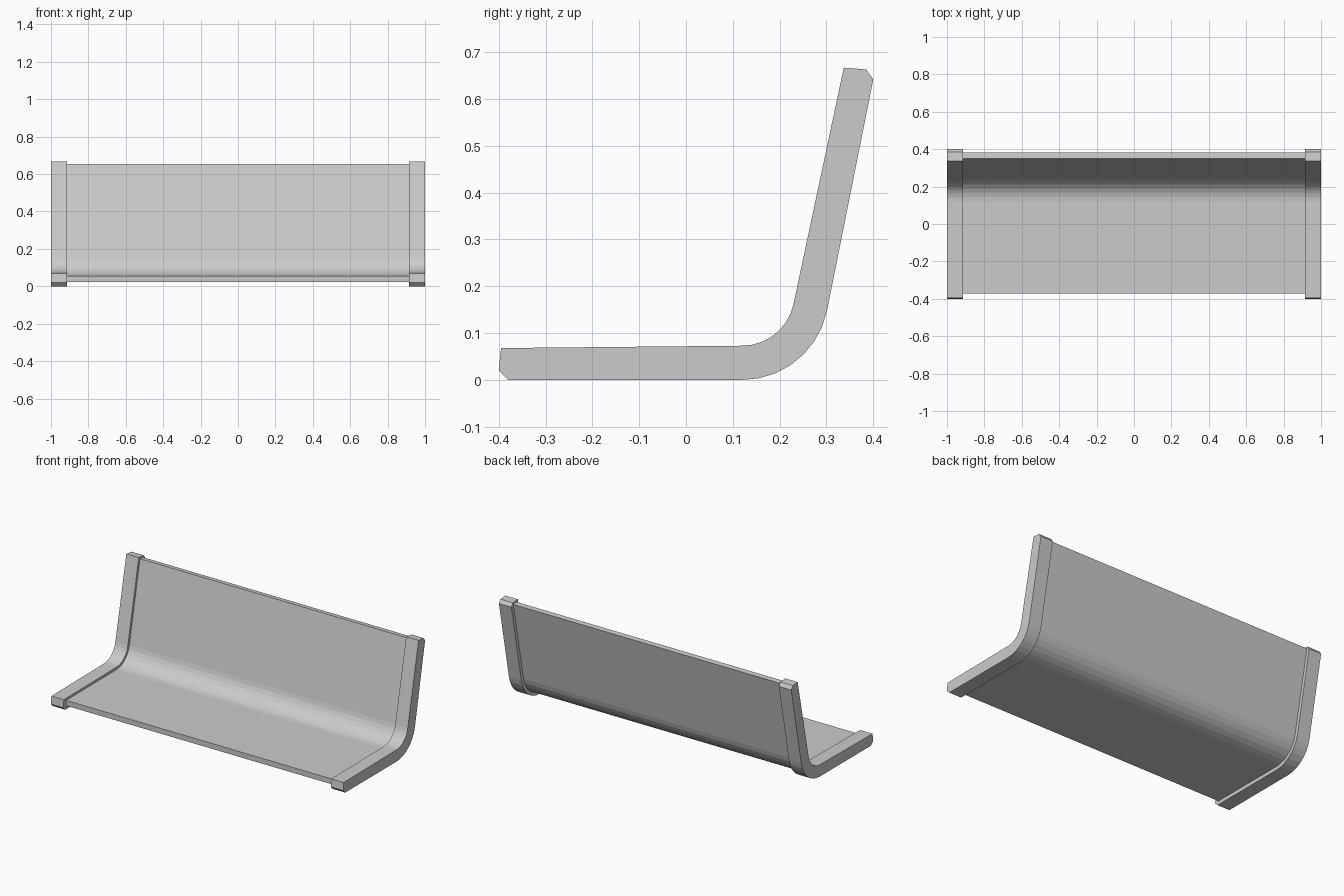
import bpy, bmesh, math

if "Cube" in bpy.data.objects:
    bpy.data.objects.remove(bpy.data.objects["Cube"])

BEND_Y, BEND_Z = 0.12, 0.185   # centre of the bend
BEND_ANGLE = math.radians(78.5)


def bend(radius, steps=7):
    """Points (y, z) along the bend, from seat to backrest."""
    pts = []
    for i in range(steps + 1):
        a = BEND_ANGLE * i / steps
        pts.append((BEND_Y + radius * math.sin(a), BEND_Z - radius * math.cos(a)))
    return pts


def extrude_profile(name, profile, x0, x1):
    """Solid made by sweeping a (y, z) outline along x."""
    bm = bmesh.new()
    face = bm.faces.new([bm.verts.new((x0, y, z)) for y, z in profile])
    swept = bmesh.ops.extrude_face_region(bm, geom=[face])["geom"]
    verts = [g for g in swept if isinstance(g, bmesh.types.BMVert)]
    bmesh.ops.translate(bm, verts=verts, vec=(x1 - x0, 0, 0))
    bmesh.ops.recalc_face_normals(bm, faces=bm.faces)
    mesh = bpy.data.meshes.new(name)
    bm.to_mesh(mesh)
    bm.free()
    obj = bpy.data.objects.new(name, mesh)
    bpy.context.collection.objects.link(obj)
    return obj


# Thick end frames, mirrored left and right
frame_outline = (
    [(-0.395, 0.068), (-0.40, 0.02), (-0.38, 0.0)]
    + bend(0.185)
    + [(0.40, 0.642), (0.385, 0.663), (0.337, 0.667)]
    + bend(0.112)[::-1]
)
frame = extrude_profile("end_frames", frame_outline, 0.915, 1.0)
mirror = frame.modifiers.new("mirror", "MIRROR")
mirror.use_axis = (True, False, False)

# Thinner seat and backrest panel, set in from the frames
panel_outline = (
    [(-0.372, 0.055), (-0.372, 0.022)]
    + bend(0.163)
    + [(0.381, 0.652), (0.349, 0.655)]
    + bend(0.128)[::-1]
)
extrude_profile("seat_and_back_panel", panel_outline, -0.915, 0.915)
